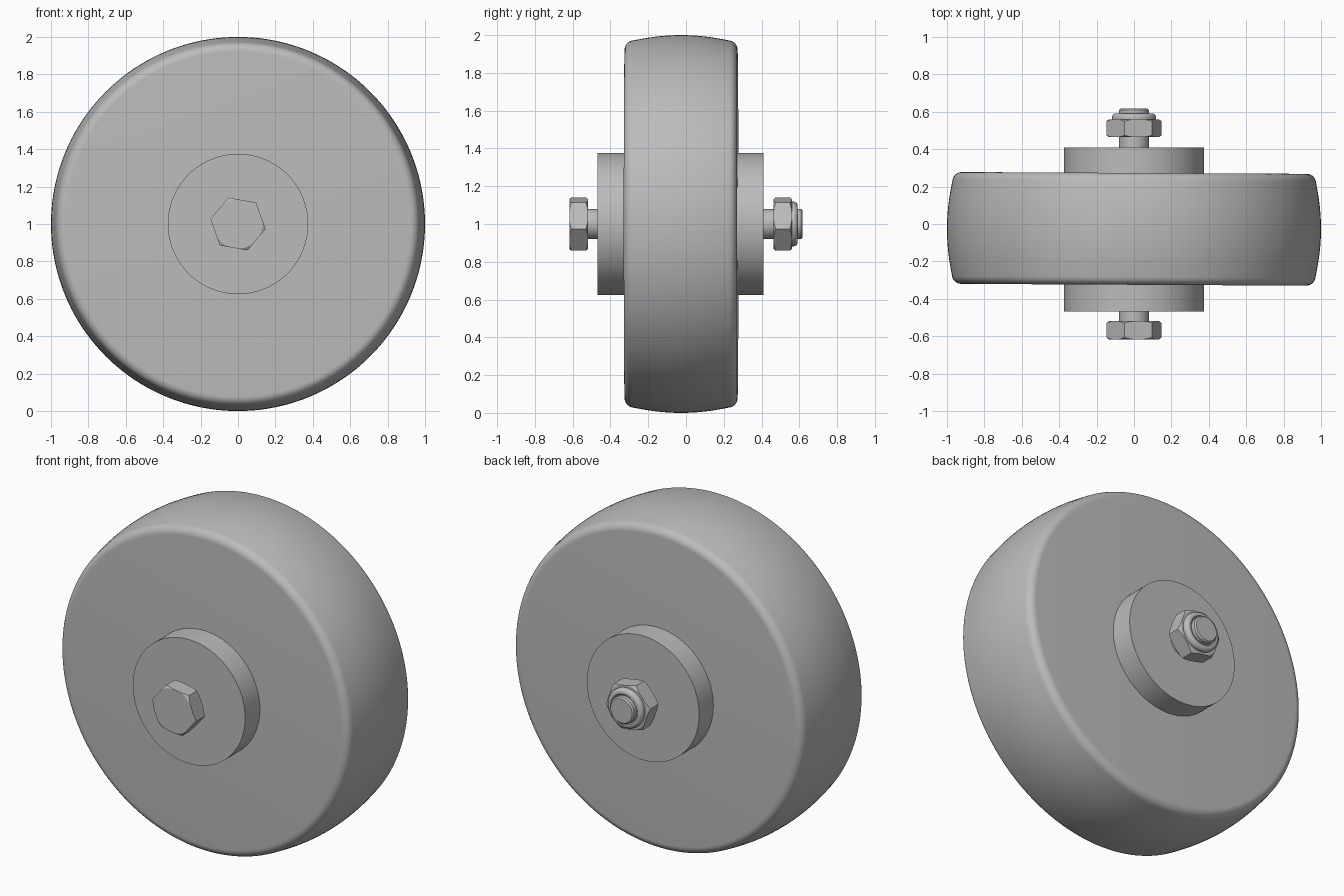
import bpy, bmesh, math
from mathutils import Matrix

if "Cube" in bpy.data.objects:
    bpy.data.objects.remove(bpy.data.objects["Cube"], do_unlink=True)

grey = bpy.data.materials.new("plain grey")
grey.use_nodes = True
grey.diffuse_color = (0.5, 0.5, 0.5, 1)
grey.node_tree.nodes["Principled BSDF"].inputs["Base Color"].default_value = (0.5, 0.5, 0.5, 1)

AXLE = 1.0  # height of the axle


def finish(name, bm, smooth=True):
    bmesh.ops.recalc_face_normals(bm, faces=bm.faces)
    mesh = bpy.data.meshes.new(name)
    bm.to_mesh(mesh)
    bm.free()
    mesh.materials.append(grey)
    obj = bpy.data.objects.new(name, mesh)
    obj.location.z = AXLE
    bpy.context.collection.objects.link(obj)
    bpy.ops.object.select_all(action='DESELECT')
    obj.select_set(True)
    bpy.context.view_layer.objects.active = obj
    if smooth:
        bpy.ops.object.shade_smooth_by_angle(angle=math.radians(30))
    return obj


def lathe(name, profile, sides=96, smooth=True):
    """Spin (radius, y) points around the y axle and cap both ends."""
    bm = bmesh.new()
    rings = [[bm.verts.new((r * math.cos(2 * math.pi * i / sides), y,
                            r * math.sin(2 * math.pi * i / sides)))
              for i in range(sides)] for r, y in profile]
    for a, b in zip(rings, rings[1:]):
        for i in range(sides):
            j = (i + 1) % sides
            bm.faces.new((a[i], a[j], b[j], b[i]))
    bm.faces.new(rings[0])
    bm.faces.new(rings[-1])
    return finish(name, bm, smooth)


def arc(r, y, radius, start, end, steps=8):
    """Points of a profile arc; 0 degrees points outward, 90 toward the back."""
    angles = [math.radians(start + (end - start) * i / steps) for i in range(steps + 1)]
    return [(r + radius * math.cos(a), y + radius * math.sin(a)) for a in angles]


def hexagon(name, y0, y1, chamfer):
    """Six-sided prism whose corners are trimmed by a double cone."""
    corner, turn = 0.15, math.radians(-10)
    bm = bmesh.new()
    loops = [[bm.verts.new((corner * math.cos(turn + i * math.pi / 3), y,
                            corner * math.sin(turn + i * math.pi / 3)))
              for i in range(6)] for y in (y0, y1)]
    for i in range(6):
        j = (i + 1) % 6
        bm.faces.new((loops[0][i], loops[0][j], loops[1][j], loops[1][i]))
    for loop in loops:
        bm.faces.new(loop)
    obj = finish(name, bm, False)
    edge = corner - 0.018
    over = 0.01
    slope = 0.02 / chamfer
    cutter = lathe(name + "_trim", [(edge - over * slope, y0 - over),
                                    (edge + 0.02, y0 + chamfer),
                                    (edge + 0.02, y1 - chamfer),
                                    (edge - over * slope, y1 + over)], 72, False)
    bpy.context.view_layer.objects.active = obj
    mod = obj.modifiers.new("trim", 'BOOLEAN')
    mod.operation = 'INTERSECT'
    mod.solver = 'EXACT'
    mod.object = cutter
    bpy.ops.object.modifier_apply(modifier=mod.name)
    bpy.data.objects.remove(cutter, do_unlink=True)
    return obj


# Wheel: crowned tread with rounded shoulders, leaning very slightly off true
mid, half, fillet = -0.026, 0.299, 0.05
shoulder = arc(0.922, mid + half - fillet, fillet, 8, 90)
crown = [(1 - 0.028 * (t / 6) ** 2, mid + t / 6 * (half - fillet)) for t in range(-5, 6)]
front = [(r, 2 * mid - y) for r, y in reversed(shoulder)]
wheel = lathe("wheel", front + crown + shoulder, 160)
wheel.rotation_euler.z = math.radians(-0.3)

# Hub sleeve
lathe("hub", [(0.375, -0.468), (0.375, 0.41)], 128)

# Axle bolt with a chamfered tip
lathe("bolt_shank", [(0.08, -0.53), (0.08, 0.609), (0.072, 0.617)], 48)
hexagon("bolt_head", -0.617, -0.519, 0.012)

# Lock nut with its rounded collar
hexagon("lock_nut", 0.464, 0.56, 0.012)
lathe("nut_collar", [(0.118, 0.55)] + arc(0.097, 0.57, 0.021, 0, 90)
      + [(0.09, 0.591), (0.084, 0.585)], 64)
